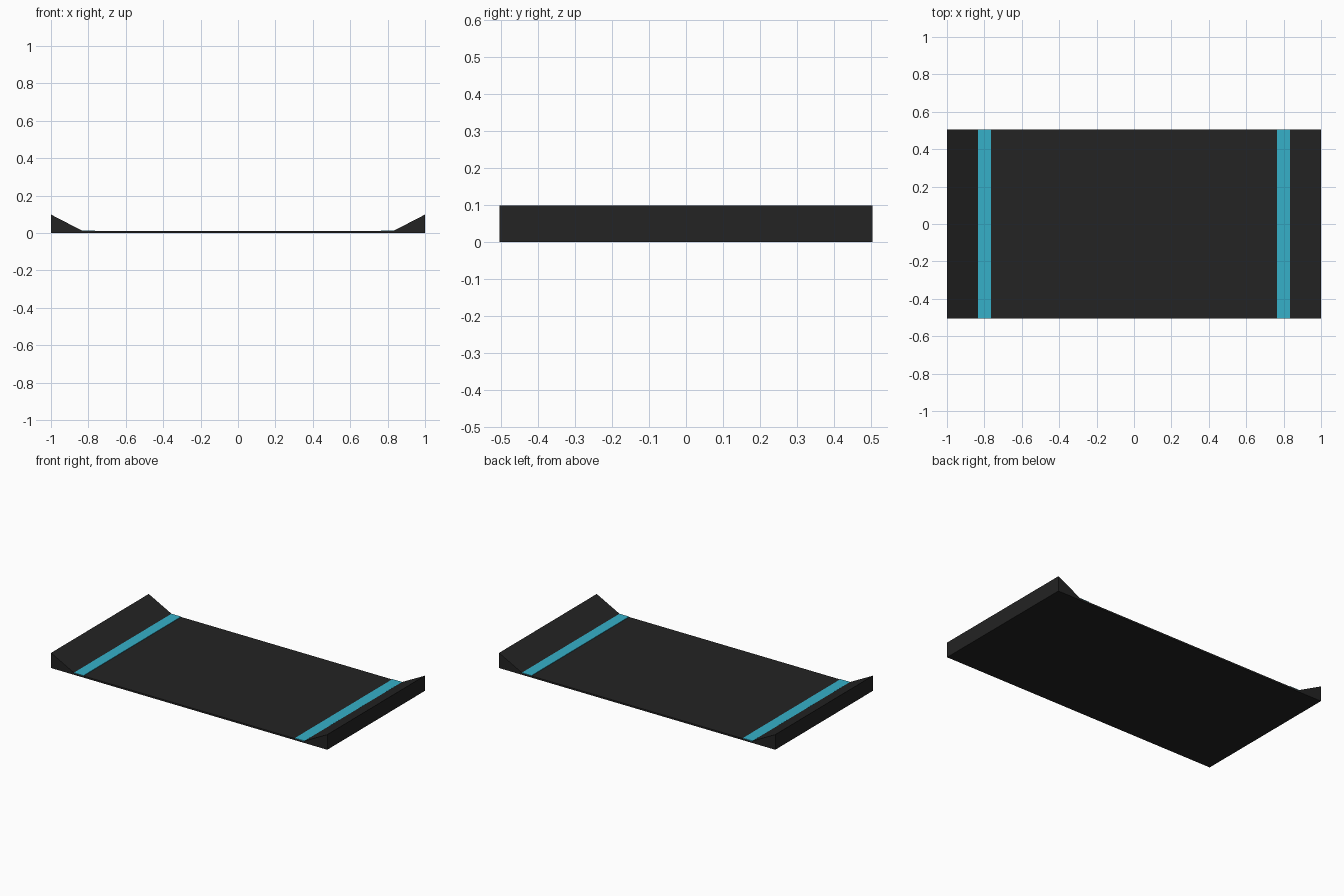
import bpy, bmesh

if "Cube" in bpy.data.objects:
    bpy.data.objects.remove(bpy.data.objects["Cube"])

HALF_DEPTH = 0.505


def material(name, rgb):
    m = bpy.data.materials.new(name)
    m.diffuse_color = (*rgb, 1.0)
    m.use_nodes = True
    m.node_tree.nodes["Principled BSDF"].inputs["Base Color"].default_value = m.diffuse_color
    return m


def extrude_profile(name, profile, mat):
    """Extrude an x-z profile along the full depth."""
    bm = bmesh.new()
    face = bm.faces.new([bm.verts.new((x, -HALF_DEPTH, z)) for x, z in profile])
    new = bmesh.ops.extrude_face_region(bm, geom=[face])["geom"]
    bmesh.ops.translate(bm, vec=(0, 2 * HALF_DEPTH, 0),
                        verts=[v for v in new if isinstance(v, bmesh.types.BMVert)])
    bmesh.ops.recalc_face_normals(bm, faces=bm.faces)
    mesh = bpy.data.meshes.new(name)
    bm.to_mesh(mesh)
    bm.free()
    mesh.materials.append(mat)
    obj = bpy.data.objects.new(name, mesh)
    bpy.context.collection.objects.link(obj)
    return obj


charcoal = material("charcoal", (0.0168, 0.0168, 0.0168))
cyan = material("cyan", (0.037, 0.434, 0.584))

# Flat deck with raised wedge ends, one continuous profile
extrude_profile("ramped_deck", [
    (-1, 0), (1, 0), (1, 0.099), (0.83, 0.011),
    (-0.83, 0.011), (-1, 0.099)], charcoal)

# Painted stripe at the foot of each ramp
for side, label in ((-1, "left"), (1, "right")):
    extrude_profile(label + "_stripe", [
        (side * 0.765, 0.010), (side * 0.835, 0.010),
        (side * 0.835, 0.0138), (side * 0.765, 0.0138)], cyan)
